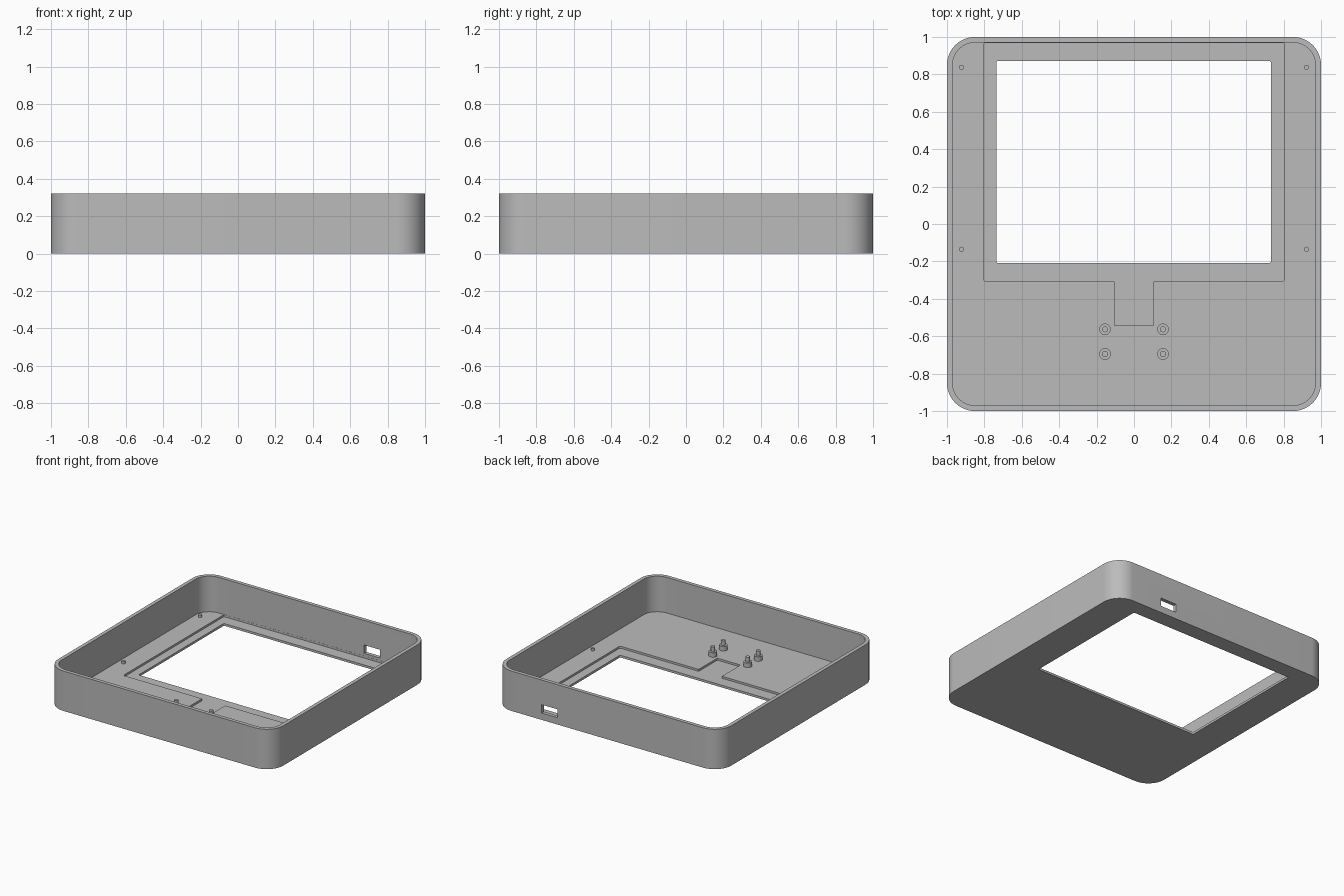
import bpy, bmesh, math

if "Cube" in bpy.data.objects:
    bpy.data.objects.remove(bpy.data.objects["Cube"], do_unlink=True)

grey = bpy.data.materials.new("plain grey")
grey.use_nodes = True
COLOUR = (0.5, 0.5, 0.5, 1)
grey.diffuse_color = COLOUR
grey.node_tree.nodes["Principled BSDF"].inputs["Base Color"].default_value = COLOUR

HEIGHT, FLOOR, RECESS, WALL, RADIUS = 0.32, 0.034, 0.018, 0.03, 0.15


def extrude_outline(name, points, z0, z1):
    """Solid prism from a flat outline."""
    bm = bmesh.new()
    face = bm.faces.new([bm.verts.new((x, y, z0)) for x, y in points])
    top = bmesh.ops.extrude_face_region(bm, geom=[face])["geom"]
    bmesh.ops.translate(bm, vec=(0, 0, z1 - z0),
                        verts=[v for v in top if isinstance(v, bmesh.types.BMVert)])
    bmesh.ops.recalc_face_normals(bm, faces=bm.faces)
    mesh = bpy.data.meshes.new(name)
    bm.to_mesh(mesh)
    bm.free()
    mesh.materials.append(grey)
    obj = bpy.data.objects.new(name, mesh)
    bpy.context.collection.objects.link(obj)
    return obj


def rounded_block(name, x0, x1, y0, y1, z0, z1, r, steps=4):
    points = []
    corners = [(x1 - r, y1 - r), (x0 + r, y1 - r), (x0 + r, y0 + r), (x1 - r, y0 + r)]
    for i, (cx, cy) in enumerate(corners):
        for s in range(steps + 1):
            a = math.pi / 2 * (i + s / steps)
            points.append((cx + r * math.cos(a), cy + r * math.sin(a)))
    return extrude_outline(name, points, z0, z1)


def cylinder(name, x, y, r, z0, z1):
    ring = [math.tau * i / 24 for i in range(24)]
    return extrude_outline(name, [(x + r * math.cos(a), y + r * math.sin(a)) for a in ring], z0, z1)


def smooth(obj):
    bpy.ops.object.select_all(action="DESELECT")
    obj.select_set(True)
    bpy.context.view_layer.objects.active = obj
    bpy.ops.object.shade_smooth_by_angle(angle=math.radians(30))


def cut(target, cutter):
    mod = target.modifiers.new("cut", "BOOLEAN")
    mod.operation, mod.solver, mod.object = "DIFFERENCE", "EXACT", cutter
    bpy.context.view_layer.objects.active = target
    bpy.ops.object.modifier_apply(modifier=mod.name)
    bpy.data.objects.remove(cutter, do_unlink=True)


# Open tray with rounded corners
tray = rounded_block("tray", -1, 1, -1, 1, 0, HEIGHT, RADIUS, 16)
inner = 1 - WALL
cut(tray, rounded_block("cavity", -inner, inner, -inner, inner, FLOOR, 1, RADIUS - WALL, 16))

# Shallow screen recess with a cable tab
cut(tray, rounded_block("recess", -0.803, 0.803, -0.308, 0.969, RECESS, 0.1, 0.012))
cut(tray, rounded_block("cable_tab", -0.103, 0.103, -0.544, -0.25, RECESS, 0.1, 0.003))

# Screen window through the floor
cut(tray, rounded_block("window", -0.736, 0.732, -0.209, 0.872, -0.1, 0.1, 0.01))

# Port through the back wall
cut(tray, rounded_block("port", 0.44, 0.582, 0.9, 1.1, 0.055, 0.122, 0.002))
smooth(tray)

for side, x in (("left", 1), ("right", -1)):
    # Small locating pegs beside the screen
    for place, y in (("back", 0.838), ("front", -0.135)):
        smooth(cylinder(f"{side}_{place}_peg", x * 0.923, y, 0.0135, FLOOR - 0.005, FLOOR + 0.02))
    # Stepped board standoffs
    for place, y in (("back", -0.563), ("front", -0.695)):
        smooth(cylinder(f"{side}_{place}_standoff", x * 0.155, y, 0.031, FLOOR - 0.005, FLOOR + 0.036))
        smooth(cylinder(f"{side}_{place}_standoff_pin", x * 0.155, y, 0.016, FLOOR + 0.03, FLOOR + 0.075))
